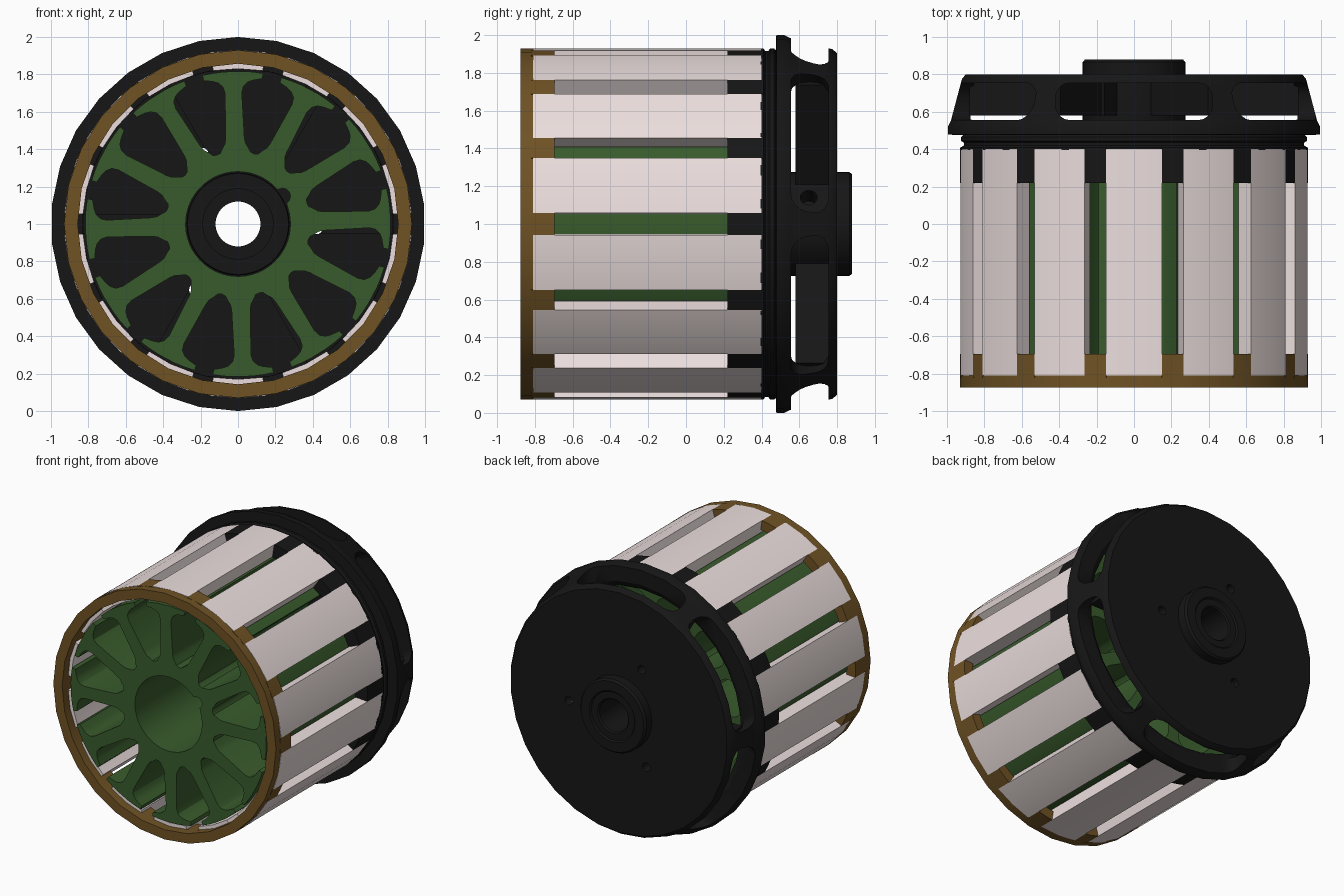
import bpy, bmesh
from math import sin, cos, pi, radians
from mathutils import Vector

if "Cube" in bpy.data.objects:
    bpy.data.objects.remove(bpy.data.objects["Cube"])


def material(name, rgb):
    m = bpy.data.materials.new(name)
    m.diffuse_color = (*rgb, 1)
    m.use_nodes = True
    m.node_tree.nodes["Principled BSDF"].inputs["Base Color"].default_value = m.diffuse_color
    return m


BLACK = material("black_metal", (0.008, 0.008, 0.008))
GREEN = material("green_core", (0.04, 0.105, 0.025))
BROWN = material("bronze_ring", (0.16, 0.085, 0.018))
PINK = material("magnet", (0.84, 0.74, 0.73))


def P(r, deg, y, side=0.0):
    """Point at radius r and angle deg around the motor axis, shifted sideways."""
    a = radians(deg)
    return Vector((r * cos(a) - side * sin(a), y, 1 + r * sin(a) + side * cos(a)))


def prism(bm, loop0, loop1):
    a = [bm.verts.new(p) for p in loop0]
    b = [bm.verts.new(p) for p in loop1]
    n = len(a)
    bm.faces.new(a)
    bm.faces.new(b[::-1])
    for i in range(n):
        j = (i + 1) % n
        bm.faces.new((a[i], b[i], b[j], a[j]))


def finish(bm, name, mat, smooth=True):
    bmesh.ops.recalc_face_normals(bm, faces=bm.faces[:])
    me = bpy.data.meshes.new(name)
    bm.to_mesh(me)
    bm.free()
    ob = bpy.data.objects.new(name, me)
    bpy.context.collection.objects.link(ob)
    if mat:
        me.materials.append(mat)
    return ob


def shade(ob, deg=30):
    bpy.ops.object.select_all(action='DESELECT')
    ob.select_set(True)
    bpy.context.view_layer.objects.active = ob
    bpy.ops.object.shade_smooth_by_angle(angle=radians(deg))


def lathe(name, profile, segs, mat):
    bm = bmesh.new()
    rings = [[bm.verts.new(P(r, 90 + 360 * i / segs, y)) for r, y in profile] for i in range(segs)]
    n = len(profile)
    for i in range(segs):
        p, q = rings[i], rings[(i + 1) % segs]
        for k in range(n):
            m = (k + 1) % n
            bm.faces.new((p[k], p[m], q[m], q[k]))
    return finish(bm, name, mat)


def arc_blocks(name, r0, r1, half, y0, y1, first, mat):
    """Fourteen arc-shaped blocks around the axis."""
    bm = bmesh.new()
    for i in range(14):
        c = first + i * 360 / 14
        ang = (c - half, c, c + half)
        outline = [(r1, a) for a in ang] + [(r0, a) for a in ang[::-1]]
        prism(bm, [P(r, a, y0) for r, a in outline], [P(r, a, y1) for r, a in outline])
    return finish(bm, name, mat)


def cut(ob, cutter):
    cutter.hide_render = True
    mod = ob.modifiers.new("cut", 'BOOLEAN')
    mod.operation = 'DIFFERENCE'
    mod.solver = 'EXACT'
    mod.object = cutter
    bpy.context.view_layer.objects.active = ob
    bpy.ops.object.modifier_apply(modifier=mod.name)


# rotor: magnets, front ring and the spacers between magnets
STEP = 360 / 14
magnets = arc_blocks("magnets", 0.83, 0.93, 9.2, -0.81, 0.40, 90, PINK)
front_ring = lathe("front_ring", [(0.857, -0.875), (0.93, -0.875), (0.93, -0.808), (0.857, -0.808)], 28, BROWN)
front_spacers = arc_blocks("front_spacers", 0.857, 0.93, STEP / 2 - 9.2, -0.82, -0.695, 90 + STEP / 2, BROWN)
rear_spacers = arc_blocks("rear_spacers", 0.83, 0.93, STEP / 2 - 9.2, 0.22, 0.41, 90 + STEP / 2, BLACK)

# rear cap: collar, flared rim, sloping wall and disc in one turned profile
cap = lathe("rear_cap", [
    (0.83, 0.395), (0.93, 0.395), (0.93, 0.41), (0.915, 0.42), (0.915, 0.435), (0.93, 0.445),
    (0.93, 0.465), (0.92, 0.475), (1.0, 0.478), (1.0, 0.52), (0.985, 0.55), (0.925, 0.775),
    (0.905, 0.8), (0.125, 0.8), (0.125, 0.755), (0.86, 0.755), (0.88, 0.56), (0.83, 0.53)], 30, BLACK)

# six rounded windows through the sloping wall
bm = bmesh.new()
corners = [(0.34, 0.675, 0), (-0.34, 0.675, 90), (-0.34, 0.635, 180), (0.34, 0.635, 270)]
rounded = [(s + 0.08 * cos(radians(a + k * 22.5)), y + 0.08 * sin(radians(a + k * 22.5)))
           for s, y, a in corners for k in range(5)]
for i in range(6):
    prism(bm, [P(0.745, 30 + 60 * i, y, s) for s, y in rounded],
          [P(1.1, 30 + 60 * i, y, s) for s, y in rounded])
window_cutter = finish(bm, "window_cutter", None)
cut(cap, window_cutter)

# ribs inside the cap from hub to wall posts
bm = bmesh.new()
for i in range(6):
    sec = [(-0.05, 0.58), (0.05, 0.58), (0.05, 0.77), (-0.05, 0.77)]
    prism(bm, [P(0.22, 60 * i, y, s) for s, y in sec], [P(0.88, 60 * i, y, s) for s, y in sec])
ribs = finish(bm, "cap_ribs", BLACK)

# three screw holes through disc and ribs
bm = bmesh.new()
for i in range(3):
    c = P(0.42, 120 * i - 3, 0)
    ring = [c + Vector((0.033 * cos(k * pi / 8), 0, 0.033 * sin(k * pi / 8))) for k in range(16)]
    prism(bm, [p + Vector((0, 0.5, 0)) for p in ring], [p + Vector((0, 0.9, 0)) for p in ring])
screw_cutter = finish(bm, "screw_cutter", None)
cut(cap, screw_cutter)
cut(ribs, screw_cutter)

# hub with shaft bore and a set-screw hole
hub = lathe("hub", [(0.12, 0.46), (0.19, 0.46), (0.19, 0.5), (0.27, 0.5), (0.275, 0.52), (0.275, 0.865),
                    (0.262, 0.88), (0.19, 0.88), (0.18, 0.87), (0.13, 0.87), (0.12, 0.86)], 48, BLACK)
bm = bmesh.new()
circle = [(0.045 * cos(k * pi / 8), 0.65 + 0.045 * sin(k * pi / 8)) for k in range(16)]
prism(bm, [P(0.16, 31, y, s) for s, y in circle], [P(0.4, 31, y, s) for s, y in circle])
set_screw_cutter = finish(bm, "set_screw_cutter", None)
cut(hub, set_screw_cutter)

# stator core: twelve T-shaped teeth around a bored centre, as a filled curve
def polar(r, deg):
    return (r * cos(radians(deg)), r * sin(radians(deg)))


half = [polar(0.385, -15), polar(0.39, -12), (0.405, -0.07), (0.43, -0.055), (0.46, -0.05), (0.70, -0.045),
        (0.735, -0.055), (0.757, -0.08), (0.766, -0.11), polar(0.788, -11.5), polar(0.817, -11.5),
        polar(0.817, -7.5), polar(0.817, -3.5)]
tooth = half + [(u, -v) for u, v in half[:0:-1]]
outline = []
for i in range(12):
    a = radians(2 + 30 * i)
    outline += [(u * cos(a) - v * sin(a), u * sin(a) + v * cos(a)) for u, v in tooth]
bore = [polar(0.28, 32 + d) for d in range(9, 352, 7)]
nx, ny = polar(0.28, 32)
bore += [(nx + 0.043 * cos(radians(32 + d)), ny + 0.043 * sin(radians(32 + d))) for d in range(-90, 91, 30)]

cu = bpy.data.curves.new("stator_curve", 'CURVE')
cu.dimensions = '2D'
cu.fill_mode = 'BOTH'
cu.extrude = 0.64
for pts in (outline, bore):
    sp = cu.splines.new('POLY')
    sp.points.add(len(pts) - 1)
    for p, (x, y) in zip(sp.points, pts):
        p.co = (x, y, 0, 1)
    sp.use_cyclic_u = True
cu.materials.append(GREEN)
stator = bpy.data.objects.new("stator_core", cu)
bpy.context.collection.objects.link(stator)
stator.rotation_euler = (pi / 2, 0, 0)
stator.location = (0, -0.19, 1)
bpy.ops.object.select_all(action='DESELECT')
stator.select_set(True)
bpy.context.view_layer.objects.active = stator
bpy.ops.object.convert(target='MESH')

for ob in (magnets, front_ring, front_spacers, rear_spacers, cap, ribs, hub, stator):
    shade(ob)
for c in (window_cutter, screw_cutter, set_screw_cutter):
    bpy.data.objects.remove(c)
